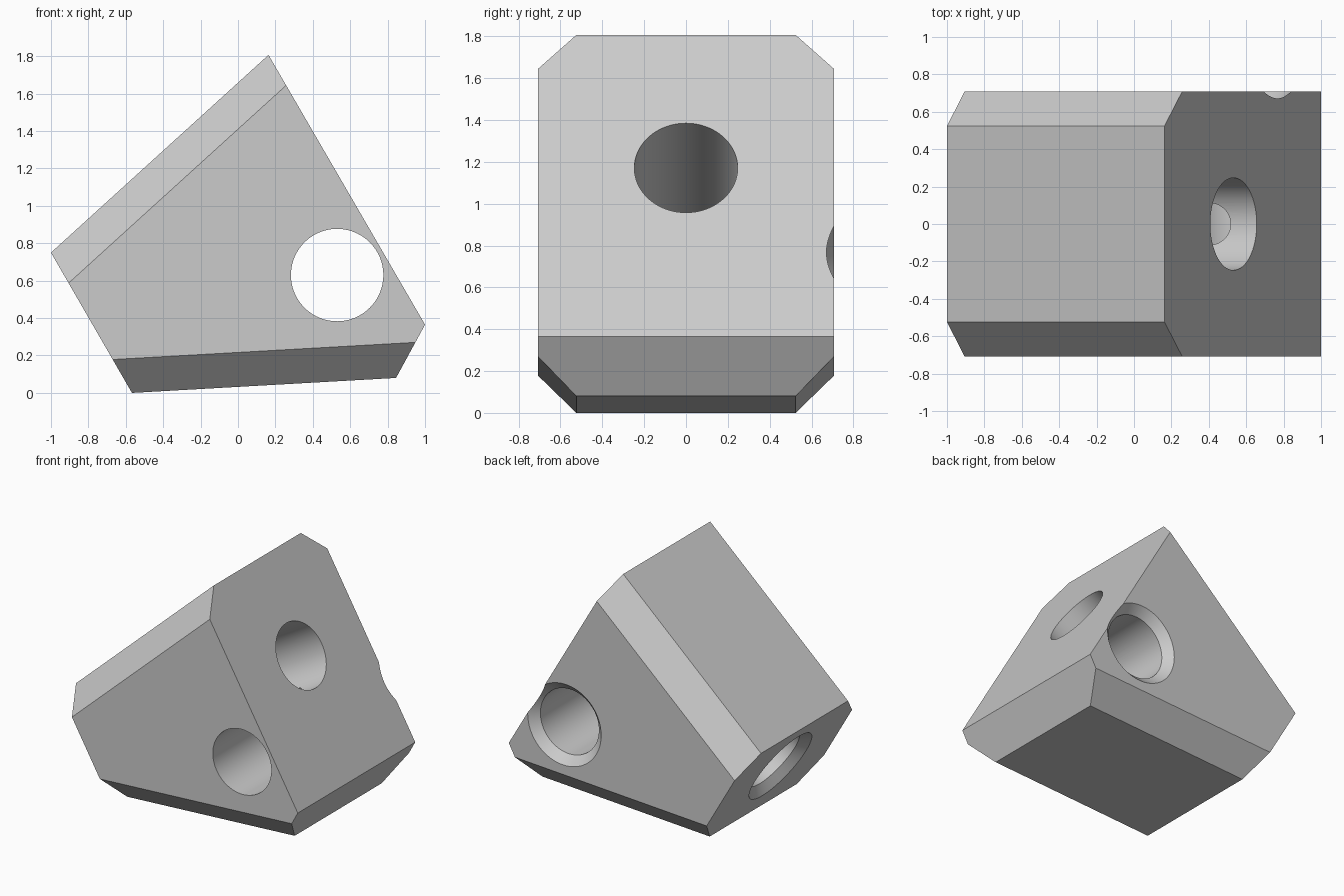
import bpy, bmesh, math
from mathutils import Vector

cube = bpy.data.objects.get("Cube")
if cube:
    bpy.data.objects.remove(cube, do_unlink=True)

HALF = 0.708       # half depth of the block
CHAMFER = 0.184
RADIUS = 0.247     # bore radius
FLARE = 0.063      # countersink width and depth

# Side profile (x, z), counter-clockwise from the front
left, top, right, low_right, low_left = [Vector((x, 0, z)) for x, z in (
    (-1, 0.75), (0.163, 1.807), (1, 0.365), (0.845, 0.08), (-0.567, 0))]
profile = [left, low_left, low_right, right, top]

grey = bpy.data.materials.new("light grey")
grey.use_nodes = True
colour = (0.6, 0.6, 0.6, 1)
grey.diffuse_color = colour
grey.node_tree.nodes["Principled BSDF"].inputs["Base Color"].default_value = colour


def make_object(name, bm):
    bmesh.ops.recalc_face_normals(bm, faces=bm.faces[:])
    mesh = bpy.data.meshes.new(name)
    bm.to_mesh(mesh)
    bm.free()
    mesh.materials.append(grey)
    obj = bpy.data.objects.new(name, mesh)
    bpy.context.collection.objects.link(obj)
    return obj


def outward(a, b):
    """Normal of the profile side running counter-clockwise from a to b."""
    d = (b - a).normalized()
    return Vector((d.z, 0, -d.x))


# Block: extruded profile with four long edges cut at 45 degrees
bm = bmesh.new()
face = bm.faces.new([bm.verts.new(p - Vector((0, HALF, 0))) for p in profile])
ext = bmesh.ops.extrude_face_region(bm, geom=[face])
bmesh.ops.translate(bm, vec=(0, 2 * HALF, 0),
                    verts=[v for v in ext["geom"] if isinstance(v, bmesh.types.BMVert)])
for a, b in ((top, left), (low_left, low_right)):
    for side in (-1, 1):
        point = a + Vector((0, side * (HALF - CHAMFER), 0))
        normal = outward(a, b) + Vector((0, side, 0))
        bmesh.ops.bisect_plane(bm, geom=bm.verts[:] + bm.edges[:] + bm.faces[:],
                               plane_co=point, plane_no=normal, clear_outer=True)
        rim = [e for e in bm.edges if e.is_boundary]
        bmesh.ops.contextual_create(bm, geom=rim)
block = make_object("drilled_block", bm)


def drill(name, exit_point, axis, length):
    """Cut a through bore that widens to a countersink at exit_point."""
    rings = ((-length, RADIUS), (-FLARE, RADIUS), (0.05, RADIUS + FLARE + 0.05))
    steps = 96
    bm = bmesh.new()
    loops = [[bm.verts.new((r * math.cos(math.tau * i / steps),
                            r * math.sin(math.tau * i / steps), h))
              for i in range(steps)] for h, r in rings]
    for lo, hi in zip(loops, loops[1:]):
        for i in range(steps):
            j = (i + 1) % steps
            bm.faces.new((lo[i], lo[j], hi[j], hi[i]))
    bm.faces.new(loops[0])
    bm.faces.new(loops[-1])
    turn = axis.to_track_quat('Z', 'Y').to_matrix().to_4x4()
    bmesh.ops.transform(bm, matrix=turn, verts=bm.verts[:])
    bmesh.ops.translate(bm, vec=exit_point, verts=bm.verts[:])
    cutter = make_object(name, bm)
    cutter.hide_render = True
    mod = block.modifiers.new(name, 'BOOLEAN')
    mod.operation = 'DIFFERENCE'
    mod.solver = 'EXACT'
    mod.object = cutter
    bpy.context.view_layer.objects.active = block
    bpy.ops.object.modifier_apply(modifier=name)
    bpy.data.objects.remove(cutter, do_unlink=True)


# Level bore, countersunk at the back
drill("level_bore", Vector((0.53, HALF, 0.63)), Vector((0, 1, 0)), 2)

# Slanted bore, square to the long right side, countersunk on the left side
slant = outward(right, top)
width = (right - left).dot(slant)
drill("slanted_bore", Vector((0.53, 0, 1.17)) - slant * width, -slant, width + 0.3)

bpy.ops.object.select_all(action='DESELECT')
block.select_set(True)
bpy.context.view_layer.objects.active = block
bpy.ops.object.shade_smooth_by_angle(angle=math.radians(25))
